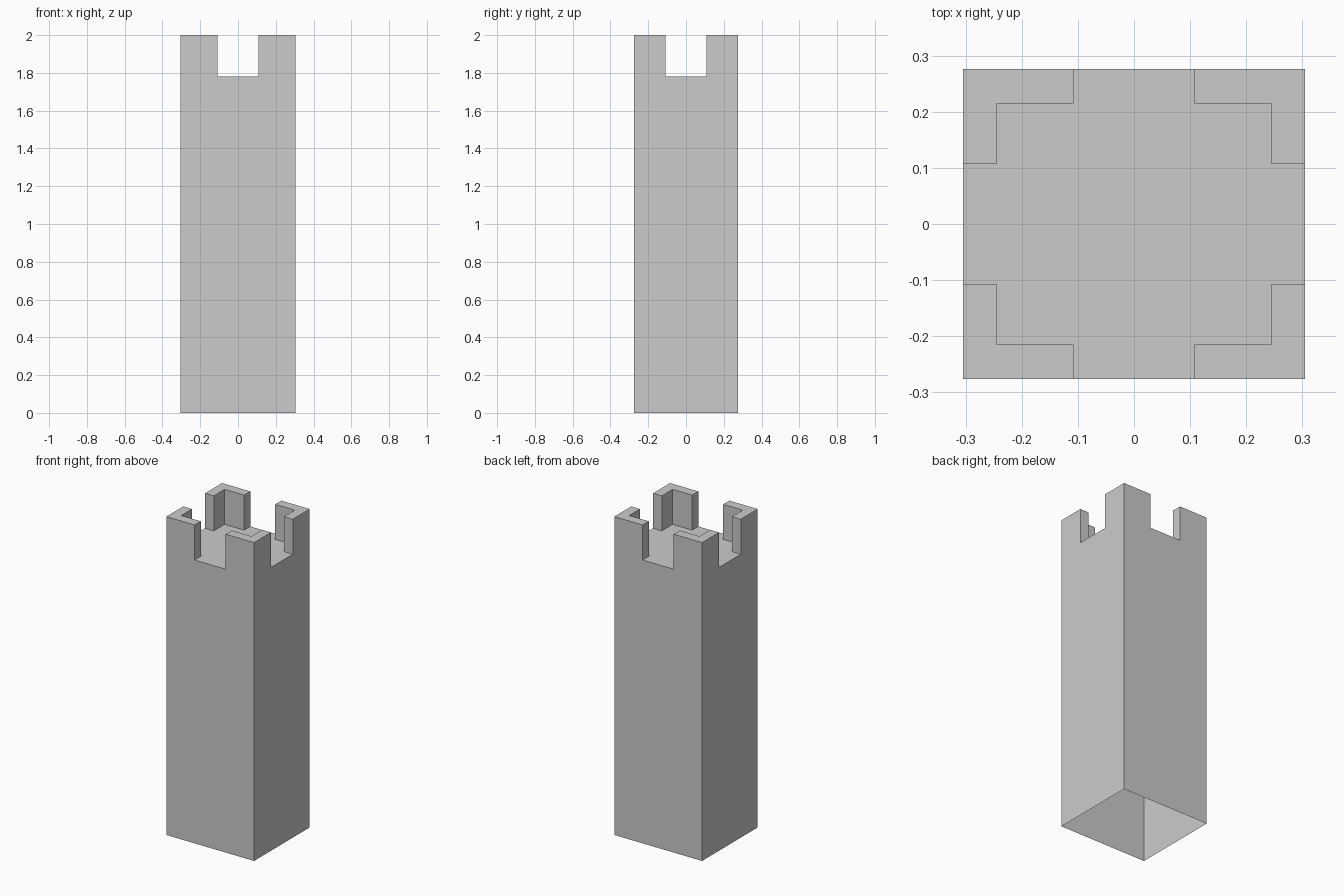
import bpy, bmesh
from mathutils import Vector

if "Cube" in bpy.data.objects:
    bpy.data.objects.remove(bpy.data.objects["Cube"])

HX, HY, HEIGHT, FLOOR = 0.305, 0.276, 2.0, 1.78
WALL, GAP = 0.061, 0.108          # parapet thickness, half width of each notch

bm = bmesh.new()

# Roof deck as a grid whose lines follow the parapet outline
xs = [-HX, -HX + WALL, -GAP, GAP, HX - WALL, HX]
ys = [-HY, -HY + WALL, -GAP, GAP, HY - WALL, HY]
v = [[bm.verts.new((x, y, FLOOR)) for y in ys] for x in xs]
cells = {(i, j): bm.faces.new((v[i][j], v[i + 1][j], v[i + 1][j + 1], v[i][j + 1]))
         for i in range(5) for j in range(5)}

# Shaft walls, open at the bottom
rim = [e for e in bm.edges if e.is_boundary]
ext = bmesh.ops.extrude_edge_only(bm, edges=rim)["geom"]
for p in ext:
    if isinstance(p, bmesh.types.BMVert):
        p.co.z = 0.0

# L-shaped corner battlements
corners = [cells[i, j] for i in (0, 4) for j in (0, 4)]
corners += [cells[i, j] for i in (1, 3) for j in (0, 4)]
corners += [cells[i, j] for i in (0, 4) for j in (1, 3)]
ext = bmesh.ops.extrude_face_region(bm, geom=corners)["geom"]
bmesh.ops.translate(bm, vec=Vector((0, 0, HEIGHT - FLOOR)),
                    verts=[p for p in ext if isinstance(p, bmesh.types.BMVert)])
bmesh.ops.delete(bm, geom=[f for f in corners if f.is_valid], context='FACES')

# Merge flat areas and face everything outward
bmesh.ops.recalc_face_normals(bm, faces=bm.faces[:])
bmesh.ops.dissolve_limit(bm, angle_limit=0.01, verts=bm.verts[:], edges=bm.edges[:])

mesh = bpy.data.meshes.new("tower")
bm.to_mesh(mesh)
bm.free()
bpy.context.collection.objects.link(bpy.data.objects.new("tower", mesh))
